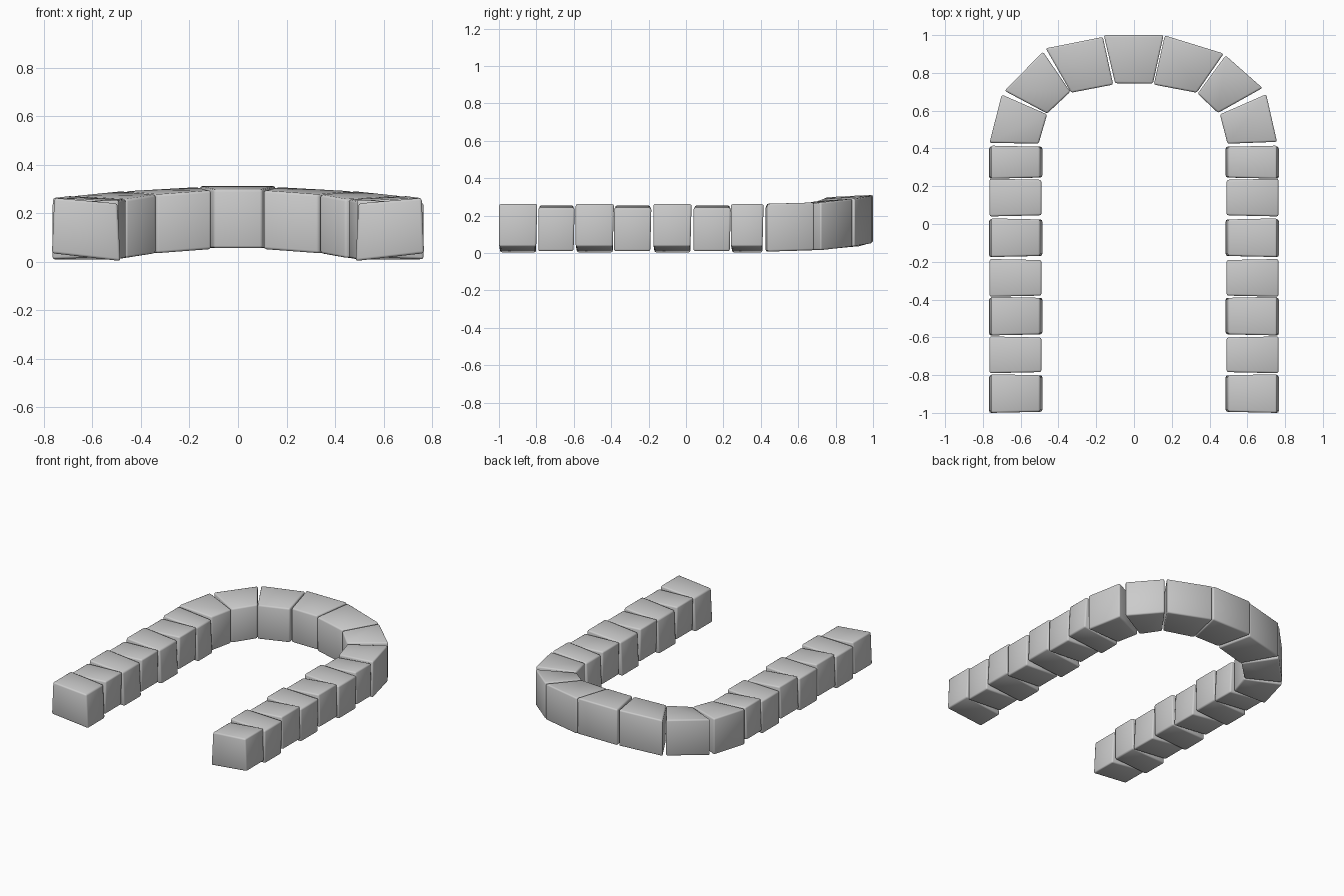
import bpy, bmesh

if "Cube" in bpy.data.objects:
    bpy.data.objects.remove(bpy.data.objects["Cube"])


def block(name, bottom, top):
    """Softly bevelled stone from four bottom and four top corners."""
    bm = bmesh.new()
    lo = [bm.verts.new(p) for p in bottom]
    hi = [bm.verts.new(p) for p in top]
    bm.faces.new(lo)
    bm.faces.new(hi)
    for i in range(4):
        j = (i + 1) % 4
        bm.faces.new((lo[i], lo[j], hi[j], hi[i]))
    bmesh.ops.recalc_face_normals(bm, faces=bm.faces)
    bmesh.ops.bevel(bm, geom=bm.edges[:], offset=0.01, segments=2,
                    profile=0.5, affect='EDGES')
    for f in bm.faces:
        f.smooth = True
    me = bpy.data.meshes.new(name)
    bm.to_mesh(me)
    bm.free()
    ob = bpy.data.objects.new(name, me)
    bpy.context.collection.objects.link(ob)


# Straight legs: stacked stones tilting alternately in and out
spans = [(-1, -0.795), (-0.79, -0.595), (-0.59, -0.385), (-0.385, -0.185),
         (-0.175, 0.03), (0.04, 0.24), (0.24, 0.415)]
# (distance from centre, z): inner bottom, outer bottom, outer top, inner top
outward = [(0.485, 0.003), (0.767, 0.035), (0.757, 0.263), (0.497, 0.24)]
inward = [(0.495, 0.022), (0.765, 0.01), (0.765, 0.242), (0.49, 0.255)]
for side, label in ((-1, "left"), (1, "right")):
    for n, (y0, y1) in enumerate(spans):
        ib, ob_, ot, it = inward if n % 2 else outward
        e = 0.006  # slight narrowing towards the base
        block(f"{label}_leg_stone_{n + 1}",
              [(side * ib[0], y0 + e, ib[1]), (side * ob_[0], y0, ob_[1]),
               (side * ob_[0], y1 - e, ob_[1]), (side * ib[0], y1 - e, ib[1])],
              [(side * it[0], y0 + e, it[1]), (side * ot[0], y0, ot[1]),
               (side * ot[0], y1, ot[1]), (side * it[0], y1 - e, it[1])])

# Arch wedges: outer start, outer end, inner end, inner start, lift at each end
wedges = {
    "left_springer": [(-.765, .43), (-.70, .685), (-.46, .58), (-.505, .425), .0, .007],
    "left_haunch": [(-.685, .705), (-.482, .912), (-.337, .70), (-.46, .585), .007, .027],
    "left_shoulder": [(-.467, .93), (-.165, .99), (-.11, .738), (-.333, .695), .027, .044],
    "keystone": [(-.16, 1), (.157, 1), (.1, .743), (-.1, .745), .048, .048],
    "right_shoulder": [(.163, .998), (.475, .902), (.332, .695), (.105, .738), .044, .027],
    "right_haunch": [(.485, .892), (.68, .72), (.445, .588), (.337, .69), .027, .007],
    "right_springer": [(.70, .687), (.757, .435), (.495, .425), (.455, .58), .007, .0],
}
for name, (a, b, c, d, s, t) in wedges.items():
    pts = list(zip((a, b, c, d), (s, t, t, s)))
    block("arch_" + name, [(*p, z + 0.008) for p, z in pts],
          [(*p, z + (0.264 if i < 2 else 0.25)) for i, (p, z) in enumerate(pts)])
